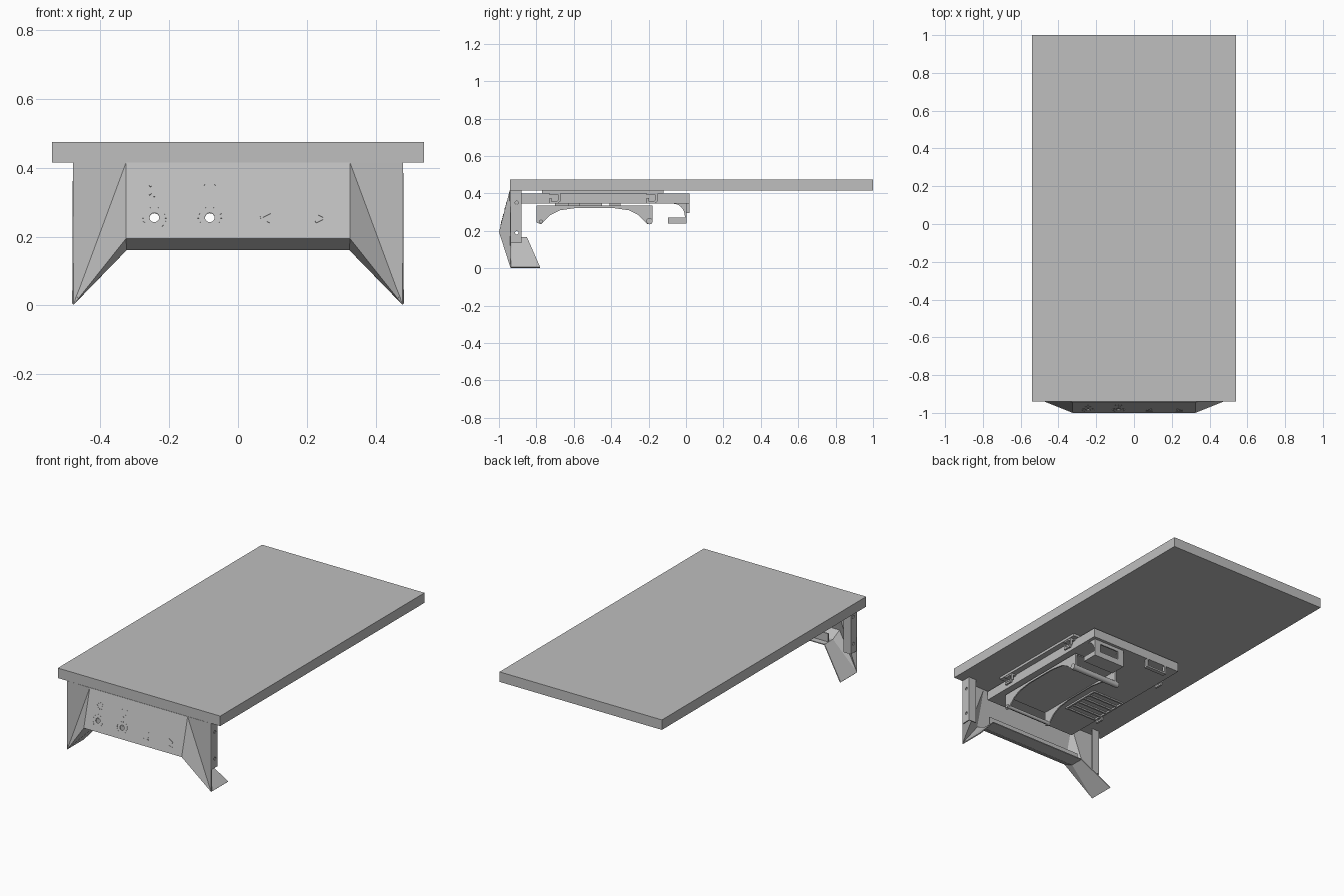
import bpy, bmesh, math
from mathutils import Vector, Matrix

cube = bpy.data.objects.get("Cube")
if cube:
    bpy.data.objects.remove(cube, do_unlink=True)

grey = bpy.data.materials.new("plain grey")
grey.use_nodes = True
colour = (0.52, 0.52, 0.52, 1)
grey.diffuse_color = colour
grey.node_tree.nodes["Principled BSDF"].inputs["Base Color"].default_value = colour


def finish(name, bm):
    bmesh.ops.recalc_face_normals(bm, faces=bm.faces)
    mesh = bpy.data.meshes.new(name)
    bm.to_mesh(mesh)
    bm.free()
    mesh.materials.append(grey)
    ob = bpy.data.objects.new(name, mesh)
    bpy.context.collection.objects.link(ob)
    return ob


def add_box(bm, x, y, z, matrix=Matrix()):
    size = Matrix.Diagonal((x[1] - x[0], y[1] - y[0], z[1] - z[0], 1))
    mid = Matrix.Translation((sum(x) / 2, sum(y) / 2, sum(z) / 2))
    bmesh.ops.create_cube(bm, size=1, matrix=matrix @ mid @ size)


def box(name, x, y, z):
    bm = bmesh.new()
    add_box(bm, x, y, z)
    return finish(name, bm)


def prism(name, profile, x0, x1):
    """Extrude a (y, z) outline along x."""
    bm = bmesh.new()
    face = bm.faces.new([bm.verts.new((x0, y, z)) for y, z in profile])
    moved = bmesh.ops.extrude_face_region(bm, geom=[face])["geom"]
    verts = [g for g in moved if isinstance(g, bmesh.types.BMVert)]
    bmesh.ops.translate(bm, verts=verts, vec=(x1 - x0, 0, 0))
    return finish(name, bm)


def rod(name, start, end, radius, sides=24):
    a, b = Vector(start), Vector(end)
    bm = bmesh.new()
    turn = (b - a).to_track_quat('Z', 'Y').to_matrix().to_4x4()
    bmesh.ops.create_cone(bm, cap_ends=True, segments=sides, radius1=radius, radius2=radius,
                          depth=(b - a).length, matrix=Matrix.Translation((a + b) / 2) @ turn)
    ob = finish(name, bm)
    for p in ob.data.polygons:
        p.use_smooth = len(p.vertices) == 4
    return ob


def apply(ob, kind, **settings):
    mod = ob.modifiers.new(kind.title(), kind)
    for key, value in settings.items():
        setattr(mod, key, value)
    with bpy.context.temp_override(object=ob, active_object=ob):
        bpy.ops.object.modifier_apply(modifier=mod.name)


def cut(ob, cutter):
    apply(ob, 'BOOLEAN', operation='DIFFERENCE', object=cutter, solver='EXACT')
    bpy.data.objects.remove(cutter, do_unlink=True)


# Table top
box("table_top", (-0.54, 0.54), (-0.94, 1), (0.415, 0.475))

# Folded sheet front with sloping wings and feet
corners = dict(A=(0.325, -0.94, 0.415), B=(0.48, -0.937, 0.415), C=(0.48, -0.937, 0.004),
               D=(0.325, -0.997, 0.195), E=(0.325, -0.93, 0.163),
               F=(0.325, -0.85, 0.163), G=(0.48, -0.78, 0.004))
bm = bmesh.new()
left = {k: bm.verts.new(v) for k, v in corners.items()}
right = {k: bm.verts.new((-v[0], v[1], v[2])) for k, v in corners.items()}
for side in (left, right):
    for face in ("ABC", "ACD", "DCE", "ECGF"):
        bm.faces.new([side[k] for k in face])
for a, b in ("AD", "DE", "EF"):
    bm.faces.new([left[a], right[a], right[b], left[b]])
front = finish("front_panel", bm)
apply(front, 'SOLIDIFY', thickness=0.006, offset=0)

# Panel frame of reference: local x across, z up the slope, -y outwards
slope = math.atan2(0.057, 0.22)


def on_panel(x, z):
    y = -0.997 + 0.057 * (z - 0.195) / 0.22
    return Matrix.Translation((x, y, z)) @ Matrix.Rotation(-slope, 4, 'X')


SKIN = (-0.0045, -0.002)


def mark(bm, base, angle, u, w):
    add_box(bm, u, SKIN, w, base @ Matrix.Rotation(angle, 4, 'Y'))


# Dial holes with tick rings, and the small symbols above them
for n, x in enumerate((-0.243, -0.082)):
    base = on_panel(x, 0.255)
    cut(front, rod("cutter", base @ Vector((0, -0.03, 0)), base @ Vector((0, 0.03, 0)), 0.014))
    bm = bmesh.new()
    for i in range(13):
        mark(bm, base, math.radians(-135 + i * 22.5), (-0.003, 0.003), (0.031, 0.035))
    finish("dial_ticks", bm)
    bm = bmesh.new()
    for i in range(8):
        r = 0.014 + 0.007 * n * (i % 3)
        mark(bm, on_panel(x, 0.335), i * math.tau / 8, (-0.002, 0.002), (r, r + 0.007 - 0.003 * n))
    finish("dial_symbol", bm)

# Underlined arrow marks for the two buttons
for x, way in ((0.08, -1), (0.24, 1)):
    bm = bmesh.new()
    base = on_panel(x, 0.255)
    for s in (-1, 1):
        arm = base @ Matrix.Translation((0, 0, s * 0.007))
        mark(bm, arm, way * s * math.radians(-62), (-0.003, 0.003), (-0.016, 0.016))
    mark(bm, base, 0, (-0.017, 0.017), (-0.026, -0.022))
    finish("button_arrow", bm)

# Stiffening lip behind the front panel
box("panel_lip", (-0.325, 0.325), (-0.892, -0.886), (0.163, 0.215))

# Corner posts with screw holes
for s in (-1, 1):
    post = box("corner_post", sorted((s * 0.474, s * 0.48)), (-0.936, -0.88), (0.135, 0.415))
    for z in (0.19, 0.35):
        cut(post, rod("cutter", (s * 0.4, -0.905, z), (s * 0.55, -0.905, z), 0.009, 16))
    box("post_flange", sorted((s * 0.43, s * 0.48)), (-0.886, -0.88), (0.135, 0.415))

# Shallow case under the table
box("case", (-0.31, 0.31), (-0.92, 0.02), (0.345, 0.40))

# Hanging rails with hooks on both sides of the case
for s in (-1, 1):
    box("side_rail", sorted((s * 0.30, s * 0.345)), (-0.77, -0.12), (0.40, 0.415))
    for y in (-0.70, -0.18):
        x = sorted((s * 0.33, s * 0.342))
        prism("rail_hook", [(y + 0.03, 0.40), (y + 0.03, 0.36), (y + 0.015, 0.347),
                            (y - 0.03, 0.347), (y - 0.03, 0.375), (y - 0.018, 0.375),
                            (y - 0.018, 0.358), (y + 0.01, 0.358), (y + 0.018, 0.366),
                            (y + 0.018, 0.40)], *x)
        box("hook_tab", sorted((s * 0.31, s * 0.342)), (y - 0.03, y + 0.03), (0.392, 0.40))

# Arched cradle with a carrying roller
half = [(0.31, 0.335), (0.31, 0.245), (0.285, 0.235), (0.265, 0.255), (0.235, 0.285),
        (0.185, 0.31), (0.1, 0.322)]
arch = [(-0.49 + y, z) for y, z in half] + [(-0.49 - y, z) for y, z in reversed(half)]
for x in (-0.02, 0.272):
    prism("cradle_side", arch, x, x + 0.008)
box("cradle_plate", (-0.02, 0.28), (-0.80, -0.18), (0.328, 0.335))
for y in (-0.6, -0.38):
    box("cradle_spacer", (0.02, 0.24), (y - 0.03, y + 0.03), (0.335, 0.345))
rod("cradle_roller", (-0.04, -0.195, 0.252), (0.29, -0.195, 0.252), 0.017)
rod("cradle_pin", (-0.03, -0.775, 0.25), (0.29, -0.775, 0.25), 0.01)

# Socket bracket at the back of the case
plate = box("socket_plate", (0.08, 0.29), (-0.006, 0.002), (0.24, 0.345))
cut(plate, box("cutter", (0.12, 0.25), (-0.05, 0.05), (0.275, 0.325)))
box("socket_shelf", (0.08, 0.29), (-0.095, 0.002), (0.24, 0.27))
curve = [(-0.006 - 0.06 * (1 - math.sin(t)), 0.345 - 0.07 * (1 - math.cos(t)))
         for t in [i * math.pi / 16 for i in range(9)]]
for x in (0.08, 0.284):
    prism("socket_gusset", curve + [(-0.002, 0.275), (-0.002, 0.345)], x, x + 0.006)

# Small clip and vented hatch under the case
box("cable_clip", (-0.22, -0.08), (-0.005, 0.02), (0.295, 0.305))
for x in (-0.22, -0.09):
    box("clip_side", (x, x + 0.01), (0, 0.02), (0.295, 0.345))
bm = bmesh.new()
for x in (-0.3, -0.09):
    add_box(bm, (x, x + 0.01), (-0.7, -0.45), (0.335, 0.345))
for i in range(6):
    y = -0.7 + i * 0.048
    add_box(bm, (-0.3, -0.08), (y, y + 0.01), (0.337, 0.345))
finish("vent_hatch", bm)
